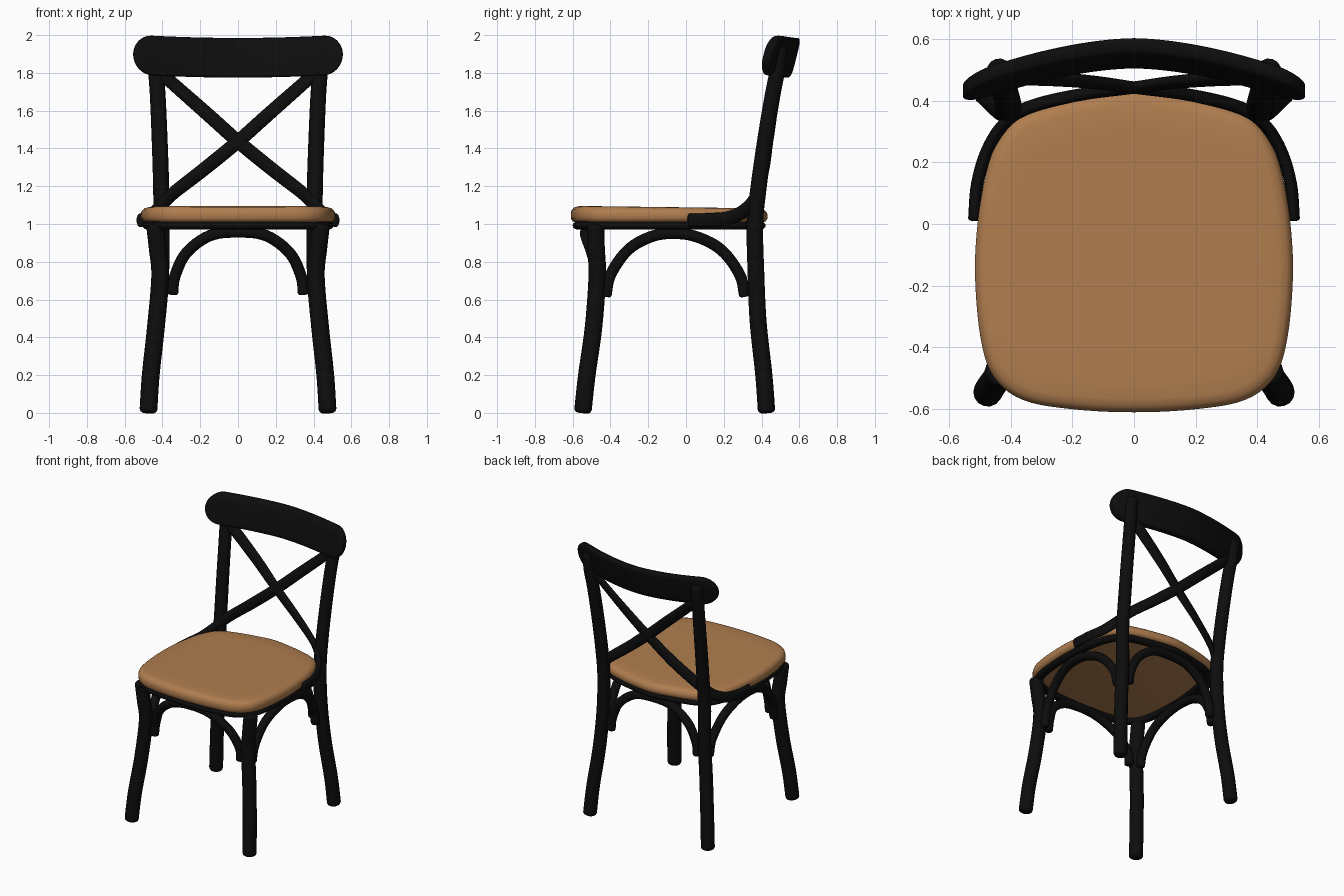
import bpy, bmesh
from math import sin, cos, pi, sqrt, copysign
from mathutils import Vector

cube = bpy.data.objects.get("Cube")
if cube:
    bpy.data.objects.remove(cube, do_unlink=True)


def material(name, color, rough):
    m = bpy.data.materials.new(name)
    m.use_nodes = True
    m.diffuse_color = (*color, 1)
    node = m.node_tree.nodes["Principled BSDF"]
    node.inputs["Base Color"].default_value = (*color, 1)
    node.inputs["Roughness"].default_value = rough
    return m


BLACK = material("black paint", (0.004, 0.004, 0.004), 0.6)
WOOD = material("warm wood", (0.43, 0.205, 0.078), 0.6)


def loft(name, rings, mat, closed=False):
    """Skin a list of equal rings; cap the ends unless closed."""
    bm = bmesh.new()
    loops = [[bm.verts.new(p) for p in ring] for ring in rings]
    n = len(loops[0])
    pairs = list(zip(loops, loops[1:]))
    if closed:
        pairs.append((loops[-1], loops[0]))
    for a, b in pairs:
        for i in range(n):
            j = (i + 1) % n
            bm.faces.new((a[i], a[j], b[j], b[i]))
    if not closed:
        bm.faces.new(loops[0][::-1])
        bm.faces.new(loops[-1])
    bmesh.ops.recalc_face_normals(bm, faces=bm.faces)
    me = bpy.data.meshes.new(name)
    bm.to_mesh(me)
    bm.free()
    me.materials.append(mat)
    ob = bpy.data.objects.new(name, me)
    bpy.context.collection.objects.link(ob)
    bpy.ops.object.select_all(action='DESELECT')
    ob.select_set(True)
    bpy.context.view_layer.objects.active = ob
    bpy.ops.object.shade_smooth_by_angle(angle=0.8)
    return ob


def spline(points, steps=6, closed=False):
    """Smooth curve through the points."""
    p = [Vector(q) for q in points]
    n = len(p)
    if closed:
        get = lambda i: p[i % n]
    else:
        ext = [2 * p[0] - p[1]] + p + [2 * p[-1] - p[-2]]
        get = lambda i: ext[i + 1]
    out = []
    for i in range(n if closed else n - 1):
        a, b, c, d = (get(i + k) for k in (-1, 0, 1, 2))
        for s in range(steps):
            t = s / steps
            out.append(0.5 * (2 * b + (c - a) * t + (2 * a - 5 * b + 4 * c - d) * t * t
                              + (3 * b - a - 3 * c + d) * t ** 3))
    if not closed:
        out.append(p[-1])
    return out


def sweep(name, points, thin, wide, closed=False, sides=14, end=None):
    """Oval bar along a curve, its thin side facing away from the chair axis.
    The size may grow to the factor 'end' along the way."""
    path = spline(points, 6, closed)
    n = len(path)
    rings = []
    for i, p in enumerate(path):
        if closed:
            tan = path[(i + 1) % n] - path[i - 1]
        else:
            tan = path[min(i + 1, n - 1)] - path[max(i - 1, 0)]
        tan.normalize()
        out = Vector((p.x, p.y, 0))
        out = (out - tan * out.dot(tan)).normalized()
        side = tan.cross(out)
        k = 1 + ((end or 1) - 1) * i / (n - 1)
        ring = lambda s, off: [p + tan * off + (out * thin * cos(a) + side * wide * sin(a)) * k * s
                               for a in (2 * pi * j / sides for j in range(sides))]
        if not closed and i == 0:
            rings += [ring(0.65, 0), ring(0.9, thin * 0.15), ring(1, thin * 0.4)]
        elif not closed and i == n - 1:
            rings += [ring(1, -thin * 0.4), ring(0.9, -thin * 0.15), ring(0.65, 0)]
        else:
            rings.append(ring(1, 0))
    return loft(name, rings, BLACK, closed)


def flip(points):
    return [(-x, y, z) for x, y, z in points]


def arch(half):
    """Complete a left-right symmetric path from its half."""
    return half + flip(half[-2::-1])


# Seat outline, shared by the pad and the ring below it
half = [(0, -.61), (.2, -.6), (.36, -.57), (.455, -.495), (.497, -.37), (.515, -.17), (.507, 0),
        (.483, .15), (.45, .25), (.39, .335), (.29, .378), (.15, .412), (0, .432)]
outline = spline([(x, y, 0) for x, y in half] + [(-x, y, 0) for x, y in half[-2:0:-1]], 5, True)
mid = Vector((0, -.09, 0))


def seat_loop(inset, z, slope):
    ring = []
    for p in outline:
        q = p - (p - mid).normalized() * inset
        ring.append((q.x, q.y, z - slope * (q.y + .6)))
    return ring


loft("seat", [seat_loop(*r) for r in ((.03, 1.008, 0), (.01, 1.014, 0), (0, 1.03, 0), (0, 1.058, .01),
                                      (.006, 1.076, .012), (.02, 1.089, .013), (.045, 1.095, .013),
                                      (.12, 1.096, .013))], WOOD)

# Bent ring under the seat
ring_path = [p - (p - mid).normalized() * .04 + Vector((0, 0, .992)) for p in outline[::3]]
sweep("seat_ring", ring_path, .03, .022, closed=True)

# Paths on the +x side; the other side is mirrored
front_leg = [(.475, -.547, 0), (.462, -.525, .2), (.435, -.49, .45), (.412, -.47, .72),
             (.425, -.476, .87), (.44, -.48, 1.0)]
back_post = [(.475, .427, 0), (.46, .412, .2), (.43, .382, .48), (.408, .37, .75), (.405, .365, 1.0),
             (.407, .385, 1.2), (.415, .42, 1.45), (.425, .458, 1.68), (.435, .485, 1.82), (.437, .498, 1.94)]
side_brace = [(.41, -.425, .615), (.415, -.4, .73), (.428, -.31, .86), (.445, -.19, .931), (.45, -.07, .95),
              (.445, .06, .931), (.428, .19, .86), (.41, .285, .73), (.405, .312, .615)]
cross_bar = [(-.42, .47, 1.81), (-.33, .472, 1.73), (-.16, .462, 1.58), (0, .442, 1.437), (.18, .418, 1.29),
             (.34, .378, 1.165), (.42, .325, 1.085), (.475, .24, 1.035), (.508, .13, 1.022), (.518, .01, 1.02)]

for tag, side in (("left", list), ("right", flip)):
    sweep("front_leg_" + tag, side(front_leg), .047, .047)
    sweep("back_post_" + tag, side(back_post), .046, .046, end=.88)
    sweep("side_brace_" + tag, side(side_brace), .03, .03)
    sweep("cross_bar_" + tag, side(cross_bar), .02, .037)

# Arched braces between the legs at the front and back
for tag, y_leg, y_top in (("front", -.465, -.53), ("back", .365, .375)):
    path = [(.347, y_leg, .625), (.335, y_leg, .72), (.275, (y_leg + y_top) / 2, .845),
            (.15, y_top, .938), (0, y_top, .957)]
    sweep(tag + "_brace", arch(path), .03, .03)

# Curved top rail with rounded ends, leaning back
rail = []
COUNT, SIDES, REACH, ROUND = 48, 24, .555, .1
for i in range(COUNT + 1):
    x = -REACH * cos(pi * i / COUNT) * .9995
    u = abs(x) / REACH
    over = max(0, (abs(x) - REACH + ROUND) / ROUND)
    k = sqrt(1 - over * over)
    height, thick = .105 * k, .031 * (.35 + .65 * sqrt(k))
    zc, yc = 1.88 + .018 * u * u, .553 - .122 * u ** 1.7
    ring = []
    for j in range(SIDES):
        c, s = cos(2 * pi * j / SIDES), sin(2 * pi * j / SIDES)
        dz = height * copysign(abs(s) ** .45, s)
        dy = thick * copysign(abs(c) ** .45, c)
        ring.append((x, yc + dy + .25 * dz, zc + dz))
    rail.append(ring)
loft("top_rail", rail, BLACK)
